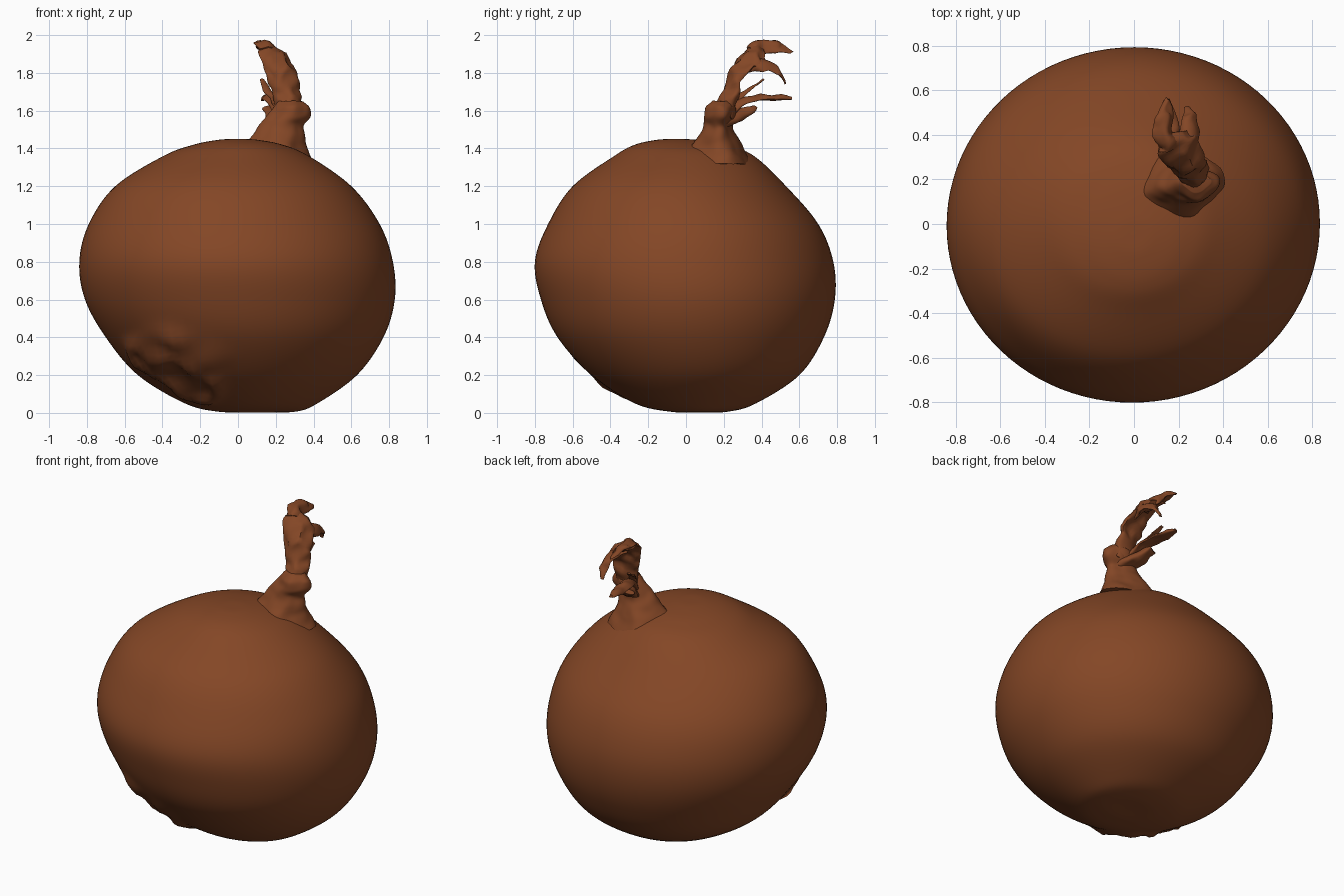
import bpy, bmesh, math
from mathutils import Vector, noise

cube = bpy.data.objects.get("Cube")
if cube:
    bpy.data.objects.remove(cube)

brown = bpy.data.materials.new("onion brown")
brown.use_nodes = True
color = (0.23, 0.062, 0.019, 1)
brown.diffuse_color = color
brown.node_tree.nodes["Principled BSDF"].inputs["Base Color"].default_value = color


def smooth_rows(rows, steps):
    """Catmull-Rom interpolation through a list of number rows."""
    out = []
    for i in range(len(rows) - 1):
        a, b, c = rows[max(i - 1, 0)], rows[i], rows[i + 1]
        d = rows[min(i + 2, len(rows) - 1)]
        for s in range(steps):
            t = s / steps
            out.append([q + t / 2 * (r - p + t * (2 * p - 5 * q + 4 * r - e
                        + t * (3 * (q - r) + e - p))) for p, q, r, e in zip(a, b, c, d)])
    return out + [list(rows[-1])]


def loft(name, rows, across=None, segs=24, steps=6, fold=0, curl=0, rough=0, edit=None):
    """Skin rings (x, y, z, half width, half depth); across tilts them along the path."""
    rows = smooth_rows(rows, steps)
    bm = bmesh.new()
    rings = []
    for i, (x, y, z, w, d) in enumerate(rows):
        u, v = Vector((1, 0, 0)), Vector((0, 1, 0))
        if across:
            nxt, prv = rows[min(i + 1, len(rows) - 1)], rows[max(i - 1, 0)]
            tangent = (Vector(nxt[:3]) - Vector(prv[:3])).normalized()
            v = tangent.cross(Vector(across)).normalized()
            u = v.cross(tangent)
        ring = []
        for k in range(segs):
            a = math.tau * k / segs
            f = 1 + fold * math.cos(4 * a + 1 + 3 * z)
            p = Vector((x, y, z)) + u * w * f * math.cos(a)
            p += v * (d * f * math.sin(a) + curl * w * math.cos(a) ** 2)
            if rough:
                p += noise.noise_vector(p * 16) * rough
            ring.append(bm.verts.new(edit(p) if edit else p))
        rings.append(ring)
    for lo, hi in zip(rings, rings[1:]):
        for k in range(segs):
            n = (k + 1) % segs
            bm.faces.new((lo[k], lo[n], hi[n], hi[k]))
    bm.faces.new(rings[0][::-1])
    bm.faces.new(rings[-1])
    bmesh.ops.recalc_face_normals(bm, faces=bm.faces)
    mesh = bpy.data.meshes.new(name)
    bm.to_mesh(mesh)
    bm.free()
    mesh.materials.append(brown)
    obj = bpy.data.objects.new(name, mesh)
    bpy.context.collection.objects.link(obj)
    bpy.ops.object.select_all(action='DESELECT')
    obj.select_set(True)
    bpy.context.view_layer.objects.active = obj
    bpy.ops.object.shade_smooth_by_angle(angle=math.radians(50))
    return obj


# Root scar: a shallow flattened patch with a ragged lip, low on the front right
root_dir = Vector((-0.4, -0.55, -0.73)).normalized()
middle = Vector((0, 0, 0.7))


def root_scar(p):
    depth = (p - middle).dot(root_dir) + 0.05 * noise.noise(p * 5)
    if depth > 0.69:
        p = p - root_dir * 0.6 * (depth - 0.69)
    lip = math.exp(-((depth - 0.685) / 0.02) ** 2)
    p = p + root_dir * lip * 0.025 * (1 + noise.noise(p * 9))
    p.z = max(p.z, 0)
    return p


# Bulb
loft("bulb", [
    (0.1, 0.07, 0.004, 0.02, 0.02), (0.1, 0.07, 0.006, 0.2, 0.15),
    (0.07, 0.05, 0.05, 0.35, 0.32), (0.05, 0.05, 0.2, 0.58, 0.55),
    (0.035, 0.025, 0.4, 0.735, 0.705), (0.01, 0.01, 0.6, 0.82, 0.778),
    (-0.01, -0.01, 0.8, 0.83, 0.79), (-0.02, -0.015, 1.0, 0.77, 0.715),
    (-0.025, -0.035, 1.2, 0.625, 0.565), (-0.01, -0.01, 1.36, 0.385, 0.37),
    (0, -0.03, 1.42, 0.235, 0.24), (0, -0.05, 1.446, 0.1, 0.1),
    (0, -0.05, 1.45, 0.005, 0.005)], segs=96, steps=8, edit=root_scar)

# Flared neck and its torn collar
loft("neck", [
    (0.2, 0.17, 1.32, 0.2, 0.17), (0.195, 0.165, 1.4, 0.165, 0.135),
    (0.21, 0.165, 1.46, 0.135, 0.1), (0.23, 0.17, 1.52, 0.115, 0.075),
    (0.265, 0.18, 1.57, 0.11, 0.075), (0.285, 0.185, 1.62, 0.09, 0.075),
    (0.28, 0.19, 1.65, 0.06, 0.045)], segs=40, fold=0.07, rough=0.008)

# Dry leaf arching back and splitting into two tips
tilt = (0.85, 0, -0.53)
loft("main_leaf", [
    (0.27, 0.19, 1.58, 0.07, 0.06), (0.26, 0.23, 1.68, 0.075, 0.04),
    (0.24, 0.25, 1.77, 0.08, 0.03), (0.22, 0.3, 1.86, 0.09, 0.025),
    (0.2, 0.37, 1.91, 0.1, 0.02), (0.19, 0.42, 1.91, 0.09, 0.012)],
    across=tilt, curl=0.3, rough=0.02)
loft("upper_tip", [
    (0.17, 0.34, 1.92, 0.06, 0.02), (0.145, 0.42, 1.955, 0.05, 0.018),
    (0.15, 0.5, 1.935, 0.04, 0.014), (0.16, 0.56, 1.92, 0.018, 0.008)],
    across=tilt, curl=0.4, rough=0.025)
loft("lower_tip", [
    (0.24, 0.33, 1.86, 0.06, 0.02), (0.255, 0.42, 1.845, 0.045, 0.015),
    (0.25, 0.49, 1.81, 0.03, 0.012), (0.245, 0.52, 1.75, 0.012, 0.006)],
    across=tilt, curl=0.4, rough=0.02)

# Smaller shreds behind the neck
shreds = {
    "flat_shred": [(0.24, 0.2, 1.58, 0.05, 0.04), (0.19, 0.32, 1.66, 0.04, 0.015),
                   (0.165, 0.43, 1.675, 0.045, 0.015), (0.15, 0.56, 1.67, 0.012, 0.008)],
    "thin_shred": [(0.23, 0.22, 1.62, 0.03, 0.02), (0.16, 0.32, 1.7, 0.02, 0.008),
                   (0.125, 0.41, 1.77, 0.012, 0.005)],
    "curled_shred": [(0.26, 0.19, 1.54, 0.06, 0.04), (0.2, 0.29, 1.58, 0.05, 0.03),
                     (0.16, 0.36, 1.62, 0.03, 0.012)]}
for name, rows in shreds.items():
    loft(name, rows, across=(1, 0.3, 0), curl=0.3, rough=0.015)
